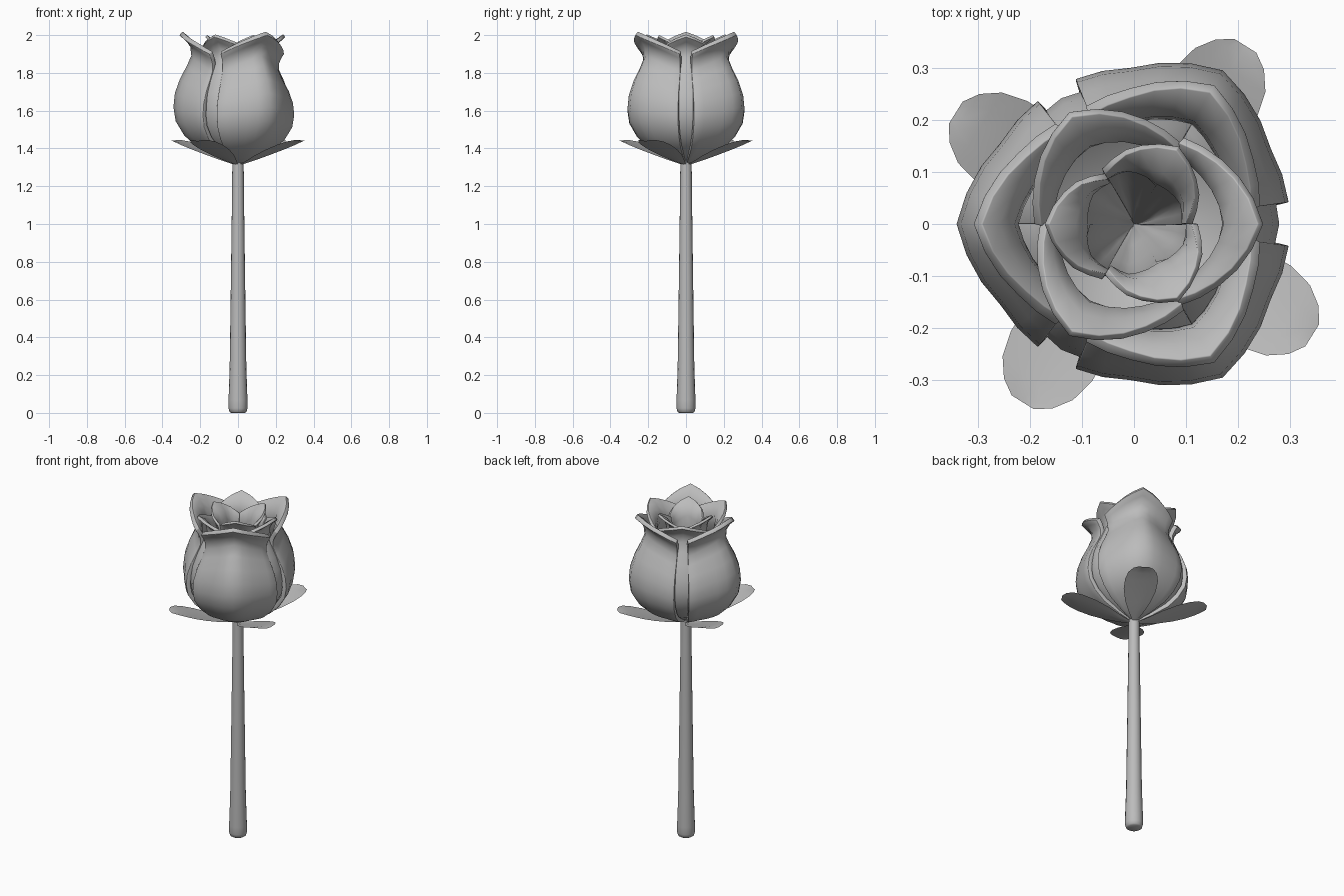
import bpy, bmesh
from math import sin, cos, pi, radians

if "Cube" in bpy.data.objects:
    bpy.data.objects.remove(bpy.data.objects["Cube"])

grey = bpy.data.materials.new("soft_grey")
grey.use_nodes = True
grey.diffuse_color = (0.5, 0.5, 0.5, 1)
grey.node_tree.nodes["Principled BSDF"].inputs["Base Color"].default_value = (0.5, 0.5, 0.5, 1)


def make_object(name, bm, angle=60):
    mesh = bpy.data.meshes.new(name)
    bm.to_mesh(mesh)
    bm.free()
    mesh.materials.append(grey)
    ob = bpy.data.objects.new(name, mesh)
    bpy.context.collection.objects.link(ob)
    bpy.ops.object.select_all(action="DESELECT")
    ob.select_set(True)
    bpy.context.view_layer.objects.active = ob
    bpy.ops.object.shade_smooth_by_angle(angle=radians(angle))
    return ob


def grid(rows, closed=False):
    """Skin rows of points with quads."""
    bm = bmesh.new()
    vs = [[bm.verts.new(p) for p in row] for row in rows]
    n = len(vs[0])
    for a, b in zip(vs, vs[1:]):
        for i in range(n if closed else n - 1):
            j = (i + 1) % n
            bm.faces.new((a[i], a[j], b[j], b[i]))
    return bm, vs


# Petal profiles: (height fraction, radius)
OUTER = [(0, .02), (.05, .11), (.13, .22), (.22, .285), (.33, .33), (.44, .342),
         (.55, .334), (.66, .307), (.76, .27), (.84, .243), (.91, .24), (.96, .25), (1, .262)]
MIDDLE = [(0, .015), (.05, .09), (.13, .18), (.22, .235), (.33, .272), (.44, .28),
          (.55, .268), (.66, .24), (.76, .208), (.84, .183), (.91, .174), (.96, .18), (1, .192)]
INNER = [(0, .012), (.2, .045), (.4, .075), (.6, .093), (.75, .097), (.87, .092),
         (.94, .094), (1, .105)]


def petal(name, turn, profile, base, tip, edge, half, flare, bend, skew, thick):
    """A cupped petal with flattened sides and a pointed, outward curling tip."""
    cols = 10
    rows = []
    for t, r in profile:
        row = []
        for i in range(cols + 1):
            u = 2 * i / cols - 1
            peak = 1 - abs(u)
            top = edge + (tip - edge) * peak
            side = bend * min(1, abs(u) / .6) * (1 - .5 * t ** 6)
            rad = r * (1 + side + skew * u) + flare * peak ** 1.15 * t ** 14
            a = radians(turn + half * u)
            row.append((rad * cos(a), rad * sin(a), base + (top - base) * t))
        rows.append(row)
    bm, _ = grid(rows)
    ob = make_object(name, bm)
    solid = ob.modifiers.new("thickness", "SOLIDIFY")
    solid.thickness = thick
    solid.offset = -1
    rim = ob.modifiers.new("rounded_rim", "BEVEL")
    rim.width = thick * .35
    rim.segments = 2
    rim.limit_method = "ANGLE"
    rim.angle_limit = radians(60)


# Three rings of three petals
for k in range(3):
    near, far = 120 * k, 60 + 120 * k
    petal(f"outer_petal_{k + 1}", far, OUTER, 1.32, 2, 1.9, 52, .048, -.12, 0, .025)
    petal(f"middle_petal_{k + 1}", near, MIDDLE, 1.33, 1.99, 1.9, 60, .058, -.05, .03, .018)
    petal(f"inner_petal_{k + 1}", far, INNER, 1.4, 1.99, 1.92, 60, .068, .25, .05, .014)

# Sepals: thin spoon-shaped leaves, (distance, half width, height)
LEAF = [(.02, .012, 1.313), (.08, .04, 1.333), (.15, .07, 1.36), (.23, .09, 1.39),
        (.3, .092, 1.415), (.35, .08, 1.432), (.385, .055, 1.44), (.405, .025, 1.44)]
for k in range(4):
    a = radians(58) + k * pi / 2
    rows = []
    for d, w, z in LEAF:
        row = []
        for s in (-1, -.5, 0, .5, 1):
            e = w * s
            row.append((d * cos(a) - e * sin(a), d * sin(a) + e * cos(a), z + .004 * s * s))
        rows.append(row)
    bm, _ = grid(rows)
    make_object(f"sepal_{k + 1}", bm)

# Stem: tapered round stalk with a rounded foot
STEM = [(.036, 0), (.045, .006), (.05, .025), (.05, .07), (.044, .25),
        (.037, .75), (.031, 1.2), (.03, 1.34)]
bm, rings = grid([[(r * cos(i * pi / 8), r * sin(i * pi / 8), z) for i in range(16)]
                  for r, z in STEM], closed=True)
bm.faces.new(rings[0][::-1])
bm.faces.new(rings[-1])
make_object("stem", bm, 50)
